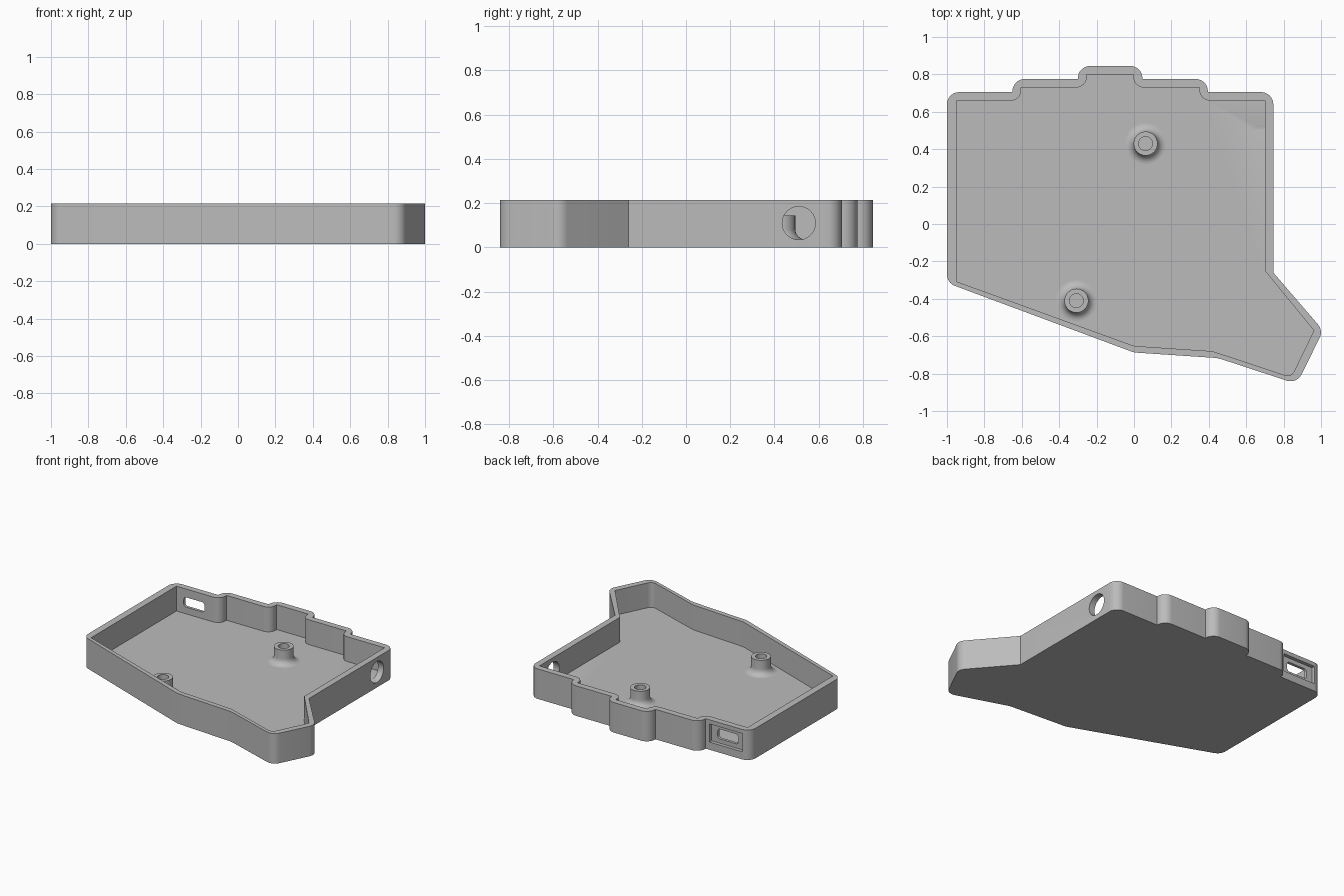
import bpy
import bmesh
import math
from mathutils import Vector, Matrix

if "Cube" in bpy.data.objects:
    bpy.data.objects.remove(bpy.data.objects["Cube"], do_unlink=True)

HEIGHT = 0.215
FLOOR = 0.037
ROUND = 0.065   # outside corner radius
INNER = 0.055   # inside radius where the wall steps

grey = bpy.data.materials.new("grey plastic")
grey.use_nodes = True
grey.diffuse_color = (0.5, 0.5, 0.5, 1)
grey.node_tree.nodes["Principled BSDF"].inputs["Base Color"].default_value = (0.5, 0.5, 0.5, 1)


def add_object(name, bm):
    bmesh.ops.recalc_face_normals(bm, faces=bm.faces)
    mesh = bpy.data.meshes.new(name)
    bm.to_mesh(mesh)
    bm.free()
    mesh.materials.append(grey)
    obj = bpy.data.objects.new(name, mesh)
    bpy.context.collection.objects.link(obj)
    return obj


def filleted(corners, steps=8):
    """Turn (x, y, radius) corners into an outline with true arcs."""
    outline = []
    for i, (x, y, radius) in enumerate(corners):
        p = Vector((x, y))
        if not radius:
            outline.append(p)
            continue
        before = Vector(corners[i - 1][:2])
        after = Vector(corners[(i + 1) % len(corners)][:2])
        u, v = (p - before).normalized(), (after - p).normalized()
        turn = math.atan2(u.cross(v), u.dot(v))
        centre = p + (v - u).normalized() * radius / math.cos(turn / 2)
        arm = p - u * radius * math.tan(abs(turn) / 2) - centre
        for k in range(steps + 1):
            outline.append(centre + Matrix.Rotation(turn * k / steps, 2) @ arm)
    return outline


def prism(name, corners, low, high):
    bm = bmesh.new()
    base = bm.faces.new([bm.verts.new((p.x, p.y, low)) for p in filleted(corners)])
    top = bmesh.ops.extrude_face_region(bm, geom=[base])["geom"]
    verts = [g for g in top if isinstance(g, bmesh.types.BMVert)]
    bmesh.ops.translate(bm, verts=verts, vec=(0, 0, high - low))
    return add_object(name, bm)


def rectangle(width, height, radius):
    w, h = width / 2, height / 2
    return [(-w, -h, radius), (w, -h, radius), (w, h, radius), (-w, h, radius)]


def cut(target, cutter):
    mod = target.modifiers.new("cut", "BOOLEAN")
    mod.operation = "DIFFERENCE"
    mod.solver = "EXACT"
    mod.object = cutter
    cutter.hide_render = True
    bpy.context.view_layer.update()
    with bpy.context.temp_override(object=target, active_object=target):
        bpy.ops.object.modifier_apply(modifier=mod.name)
    bpy.data.objects.remove(cutter, do_unlink=True)


def smooth(obj):
    bpy.ops.object.select_all(action="DESELECT")
    obj.select_set(True)
    bpy.context.view_layer.objects.active = obj
    bpy.ops.object.shade_smooth_by_angle(angle=math.radians(30))


# Tray outlines, clockwise from the back -x corner
outer = [
    (-1, 0.705, ROUND), (-0.65, 0.705, 0), (-0.65, 0.775, ROUND),
    (-0.3, 0.775, 0), (-0.3, 0.845, ROUND), (0.045, 0.845, ROUND),
    (0.045, 0.775, 0), (0.395, 0.775, ROUND), (0.395, 0.705, 0),
    (0.745, 0.705, ROUND), (0.745, -0.26, 0), (1.012, -0.57, ROUND),
    (0.87, -0.855, ROUND), (0.45, -0.717, 0.2), (0, -0.687, 0.1),
    (-1, -0.315, ROUND),
]
inner = [
    (-0.95, 0.66, 0), (-0.603, 0.66, INNER), (-0.603, 0.73, 0),
    (-0.253, 0.73, INNER), (-0.253, 0.8, 0), (-0.003, 0.8, 0),
    (-0.003, 0.73, INNER), (0.35, 0.73, 0), (0.35, 0.66, INNER),
    (0.7, 0.66, 0), (0.7, -0.25, 0), (0.962, -0.57, 0),
    (0.84, -0.82, 0.04), (0.42, -0.68, 0.1), (0, -0.652, 0.1),
    (-0.95, -0.307, 0),
]
tray = prism("tray", outer, 0, HEIGHT)
cut(tray, prism("cavity_cutter", inner, FLOOR, HEIGHT + 0.1))

# Round socket through the +x wall
bm = bmesh.new()
bmesh.ops.create_cone(bm, cap_ends=True, segments=48, radius1=0.075, radius2=0.075, depth=0.2,
                      matrix=Matrix.Translation((0.75, 0.51, 0.11)) @ Matrix.Rotation(math.pi / 2, 4, "Y"))
cut(tray, add_object("socket_cutter", bm))

# Connector slot with a shallow outside recess in the back wall
stand_up = Matrix.Translation((-0.81, 0.705, 0.12)) @ Matrix.Rotation(math.pi / 2, 4, "X")
for name, shape, low, high in [
    ("recess_cutter", rectangle(0.26, 0.13, 0), -0.1, 0.025),
    ("slot_cutter", rectangle(0.165, 0.07, 0.02), -0.1, 0.1),
]:
    cutter = prism(name, shape, low, high)
    cutter.data.transform(stand_up)
    cut(tray, cutter)
smooth(tray)


# Screw posts with a flared foot, turned from one profile
def screw_post(name, x, y):
    radius, bore, top, flare = 0.064, 0.037, 0.145, 0.045
    profile = []
    for k in range(9):
        a = math.pi / 2 * k / 8
        profile.append((radius + flare * (1 - math.sin(a)), FLOOR + flare * (1 - math.cos(a))))
    profile += [(radius, top), (bore, top), (bore, FLOOR + 0.01), (0, FLOOR + 0.01)]
    bm = bmesh.new()
    verts = [bm.verts.new((r, 0, z)) for r, z in profile]
    edges = [bm.edges.new(pair) for pair in zip(verts, verts[1:])]
    bmesh.ops.spin(bm, geom=verts + edges, cent=(0, 0, 0), axis=(0, 0, 1),
                   angle=math.tau, steps=48)
    bmesh.ops.remove_doubles(bm, verts=bm.verts, dist=0.0001)
    bmesh.ops.translate(bm, verts=bm.verts, vec=(x, y, 0))
    bmesh.ops.recalc_face_normals(bm, faces=bm.faces)
    if sum(f.normal.z * f.calc_area() for f in bm.faces) < 0:
        bmesh.ops.reverse_faces(bm, faces=bm.faces)
    mesh_post = bpy.data.meshes.new(name)
    bm.to_mesh(mesh_post)
    bm.free()
    mesh_post.materials.append(grey)
    post = bpy.data.objects.new(name, mesh_post)
    bpy.context.collection.objects.link(post)
    smooth(post)


screw_post("back_screw_post", 0.062, 0.43)
screw_post("front_screw_post", -0.308, -0.41)
